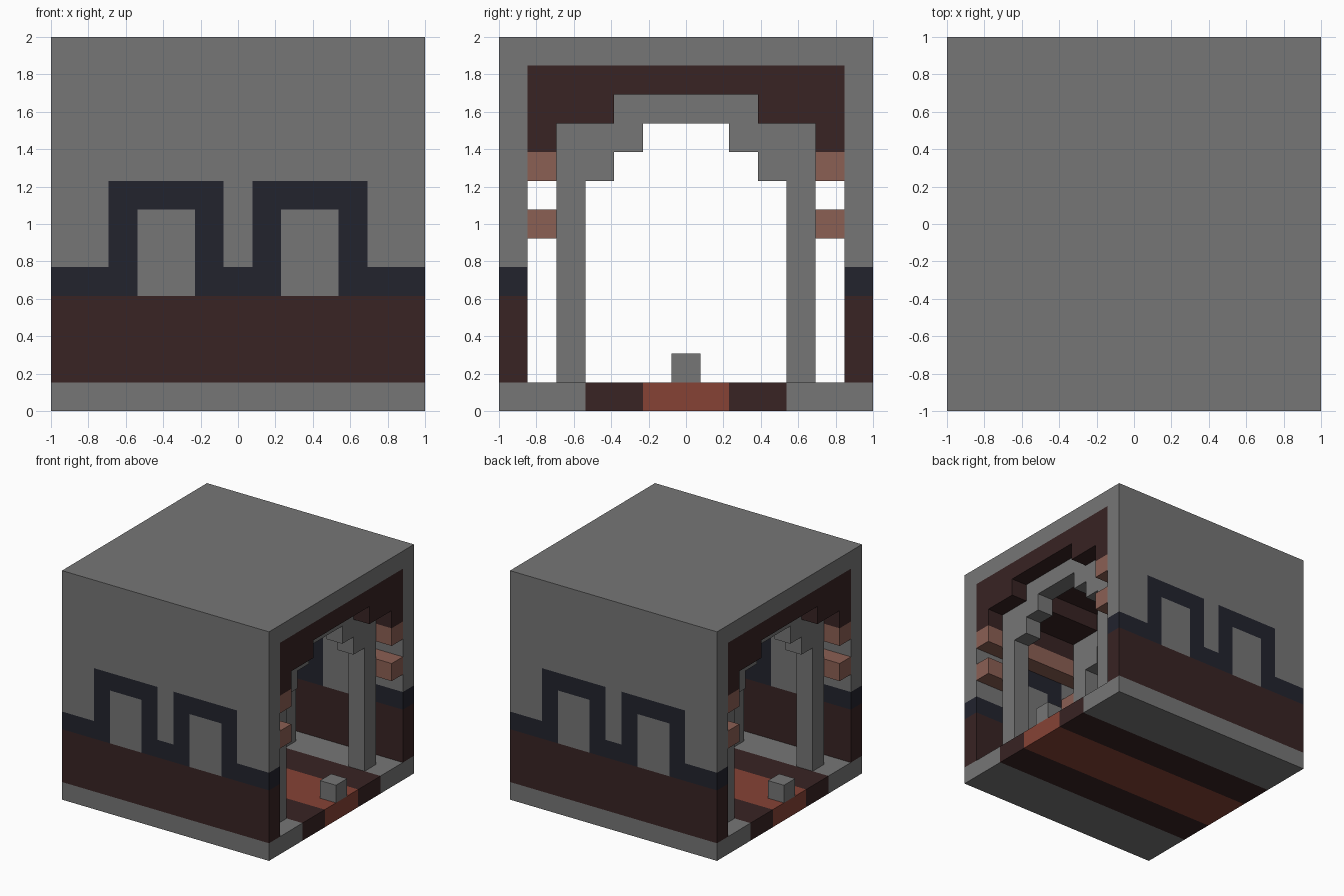
import bpy
import bmesh

cube = bpy.data.objects.get("Cube")
if cube:
    bpy.data.objects.remove(cube)

N = 13          # the model is a 13-unit block grid
U = 2 / N


def material(name, rgb):
    m = bpy.data.materials.new(name)
    m.use_nodes = True
    color = (*rgb, 1)
    m.diffuse_color = color
    m.node_tree.nodes["Principled BSDF"].inputs["Base Color"].default_value = color
    return m


grey = material("stone grey", (0.18, 0.18, 0.18))
maroon = material("dark maroon", (0.040, 0.017, 0.017))
navy = material("dark navy", (0.016, 0.017, 0.027))
red = material("brick red", (0.24, 0.055, 0.036))
salmon = material("pale brick", (0.26, 0.115, 0.088))


def prism(name, profile, axis, start, end, mat):
    """Extrude a grid profile, (y, z) along x or (x, z) along y."""
    def place(p, d):
        x, y = (d, p[0]) if axis == "x" else (p[0], d)
        return (x * U - 1, y * U - 1, p[1] * U)

    bm = bmesh.new()
    face = bm.faces.new([bm.verts.new(place(p, start)) for p in profile])
    grown = bmesh.ops.extrude_face_region(bm, geom=[face], use_keep_orig=True)
    step = (end - start) * U
    shift = (step, 0, 0) if axis == "x" else (0, step, 0)
    moved = [g for g in grown["geom"] if isinstance(g, bmesh.types.BMVert)]
    bmesh.ops.translate(bm, verts=moved, vec=shift)
    bmesh.ops.recalc_face_normals(bm, faces=bm.faces)
    mesh = bpy.data.meshes.new(name)
    bm.to_mesh(mesh)
    bm.free()
    mesh.materials.append(mat)
    obj = bpy.data.objects.new(name, mesh)
    bpy.context.collection.objects.link(obj)
    return obj


def rect(a0, a1, z0, z1):
    return [(a0, z0), (a1, z0), (a1, z1), (a0, z1)]


def mirrored(half):
    """Complete a left half profile with its mirror image."""
    return half + [(N - a, z) for a, z in reversed(half)]


# Floor strips
prism("floor_centre", rect(5, 8, 0, 1), "x", 0, N, red)
for side, flip in (("front", False), ("back", True)):
    def span(a, b):
        return (N - b, N - a) if flip else (a, b)

    prism(side + "_floor_edge", rect(*span(0, 3), 0, 1), "x", 0, N, grey)
    prism(side + "_floor_stripe", rect(*span(3, 5), 0, 1), "x", 0, N, maroon)

    # Side wall: base, window frames, panes and upper wall
    d0, d1 = span(0, 1)
    prism(side + "_wall_base", rect(0, N, 1, 4), "y", d0, d1, maroon)
    frame_top = [(0, 5), (2, 5), (2, 8), (6, 8), (6, 5)]
    frame_bottom = [(0, 4), (3, 4), (3, 7), (5, 7), (5, 4)]
    outline = mirrored(frame_bottom) + mirrored(frame_top)[::-1]
    prism(side + "_window_frames", outline, "y", d0, d1, navy)
    for i, x in enumerate((3, 8)):
        prism(f"{side}_window_pane_{i + 1}", rect(x, x + 2, 4, 7), "y", d0, d1, grey)
    prism(side + "_upper_wall", mirrored([(0, N)] + frame_top), "y", d0, d1, grey)

    # Brick ledge above the windows and brackets between them
    prism(side + "_ledge", rect(*span(1, 2), 8, 9), "x", 0, N, salmon)
    for i, (x0, x1) in enumerate(((0, 2), (6, 7), (11, 13))):
        prism(f"{side}_bracket_{i + 1}", rect(*span(1, 2), 6, 7), "x", x0, x1, salmon)

# Roof slab and stepped ceiling lining
prism("roof", rect(1, 12, 12, 13), "x", 0, N, grey)
prism("ceiling", mirrored([(1, 12), (1, 9), (2, 9), (2, 10), (4, 10), (4, 11)]),
      "x", 0, N, maroon)

# Stepped arches
inner = [(3, 1), (3, 8), (4, 8), (4, 9), (5, 9), (5, 10)]
outer = [(2, 1), (2, 10), (4, 10), (4, 11)]
for i, x in enumerate((1, 6, 11)):
    prism(f"arch_{i + 1}", mirrored(inner) + mirrored(outer)[::-1], "x", x, x + 1, grey)

# Small posts at both open ends
for side, x in (("right", 0), ("left", 12)):
    prism(side + "_post", rect(6, 7, 1, 2), "x", x, x + 1, grey)
